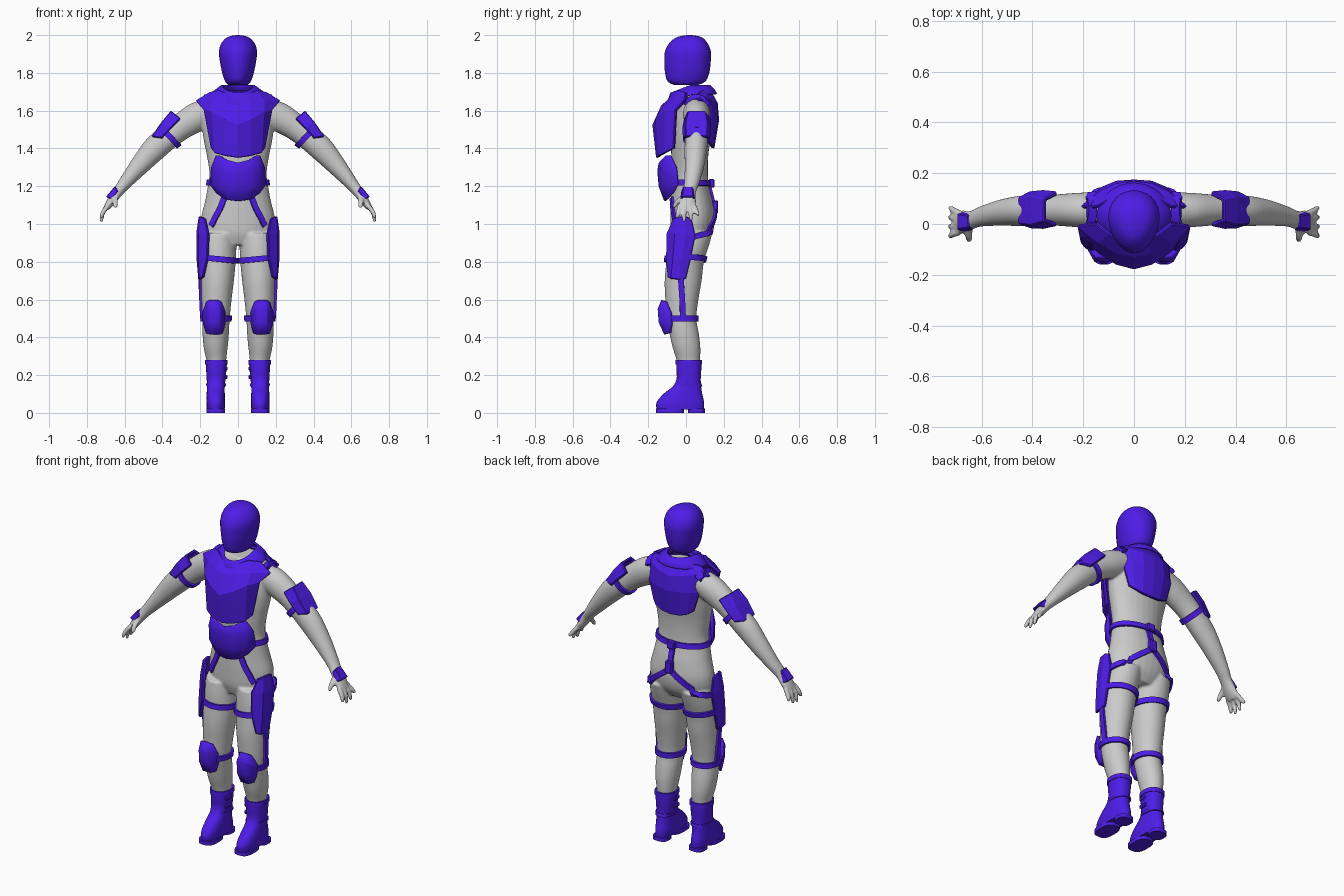
import bpy, bmesh
from math import sin, cos, pi, copysign, radians
from mathutils import Vector
from mathutils.bvhtree import BVHTree

purple = bpy.data.materials.new("purple")
purple.diffuse_color = (0.075, 0.012, 0.8, 1)


def finish(name, bm, colored=True, angle=35, recalc=True):
    if recalc:
        bmesh.ops.recalc_face_normals(bm, faces=bm.faces)
    me = bpy.data.meshes.new(name)
    bm.to_mesh(me)
    bm.free()
    ob = bpy.data.objects.new(name, me)
    bpy.context.collection.objects.link(ob)
    if colored:
        me.materials.append(purple)
    if angle:
        bpy.ops.object.select_all(action='DESELECT')
        ob.select_set(True)
        bpy.context.view_layer.objects.active = ob
        bpy.ops.object.shade_smooth_by_angle(angle=radians(angle))
    return ob


def mirror(ob):
    m = ob.modifiers.new("mirror", 'MIRROR')
    m.use_clip = True


def spline(pts, n=4):
    p = [Vector(q) for q in pts]
    p = [p[0]] + p + [p[-1]]
    out = []
    for i in range(1, len(p) - 2):
        a, b, c, d = p[i - 1:i + 3]
        for k in range(n):
            t = k / n
            out.append((b * 2 + (c - a) * t + (a * 2 - b * 5 + c * 4 - d) * t * t
                        + (b * 3 - a - c * 3 + d) * t ** 3) * 0.5)
    return out + [p[-1]]


def tube(bm, rings, sx=1, n=4, p=1, taper=0, sides=28):
    """Loft of (x, y, z, radius across, radius along y) rings."""
    rs, loops = spline(rings, n), []
    for i, r in enumerate(rs):
        d = rs[min(i + 1, len(rs) - 1)] - rs[max(i - 1, 0)]
        ax = Vector((d[0], 0, d[2])).normalized()
        side, loop = Vector((ax.z, 0, -ax.x)), []
        for k in range(sides):
            c, s = cos(2 * pi * k / sides), sin(2 * pi * k / sides)
            c, s = copysign(abs(c) ** p, c), copysign(abs(s) ** p, s)
            v = Vector(r[:3]) + side * (c * r[3] * (1 + taper * s)) + Vector((0, s * r[4], 0))
            v.x *= sx
            loop.append(bm.verts.new(v))
        loops.append(loop)
    for a, b in zip(loops, loops[1:]):
        for k in range(sides):
            j = (k + 1) % sides
            bm.faces.new((a[k], a[j], b[j], b[k]))
    bm.faces.new(loops[0])
    bm.faces.new(loops[-1])


def plate(name, rows, out, thick=0.018, angle=0):
    """Armour plate from a small grid of points, mirrored and thickened inwards."""
    bm = bmesh.new()
    g = [[bm.verts.new(q) for q in row] for row in rows]
    for a, b in zip(g, g[1:]):
        for k in range(len(a) - 1):
            bm.faces.new((a[k], a[k + 1], b[k + 1], b[k]))
    bm.normal_update()
    if sum(f.normal.dot(Vector(out)) for f in bm.faces) < 0:
        bmesh.ops.reverse_faces(bm, faces=bm.faces)
    ob = finish(name, bm, angle=angle, recalc=False)
    mirror(ob)
    s = ob.modifiers.new("thickness", 'SOLIDIFY')
    s.thickness, s.offset = thick, -1
    b = ob.modifiers.new("bevel", 'BEVEL')
    b.width, b.limit_method, b.angle_limit = 0.004, 'ANGLE', radians(60)


# Body suit: torso, legs, arms and fingers fused into one skin
bm = bmesh.new()
tube(bm, [(0, y, z, a, b) for z, y, a, b in (
    (.89, .02, .12, .08), (.95, .03, .185, .11), (1.03, .035, .195, .118), (1.12, .03, .175, .112),
    (1.2, .022, .16, .1), (1.27, .02, .152, .096), (1.36, .02, .165, .098), (1.45, .025, .183, .105),
    (1.54, .035, .193, .105), (1.6, .045, .188, .095), (1.66, .055, .14, .08), (1.69, .055, .08, .07))])
for sx in (1, -1):
    tube(bm, [(.1, .025, .95, .095, .115), (.105, .01, .88, .097, .11), (.107, -.005, .8, .095, .1),
              (.11, -.015, .7, .088, .098), (.114, -.022, .6, .08, .088), (.116, -.025, .5, .072, .08),
              (.118, -.01, .42, .07, .078), (.118, .002, .35, .064, .074), (.115, .012, .28, .053, .063),
              (.115, .015, .2, .046, .056)], sx)
    tube(bm, [(.14, .055, 1.6, .07, .07), (.22, .055, 1.565, .078, .068), (.3, .055, 1.515, .07, .062),
              (.37, .055, 1.46, .066, .06), (.44, .052, 1.4, .066, .06), (.52, .045, 1.31, .052, .052),
              (.6, .03, 1.215, .035, .04), (.64, .015, 1.165, .028, .037), (.675, .008, 1.115, .023, .045),
              (.695, .005, 1.085, .017, .044)], sx)
    for i, tip in enumerate((1.03, 1.012, 1.018, 1.045)):
        y = -.032 + .025 * i
        tube(bm, [(.685, y, 1.1, .013, .013), (.713, y * 1.3, 1.065, .013, .013),
                  (.725, y * 1.5, tip, .01, .01)], sx, sides=12)
    tube(bm, [(.645, -.01, 1.15, .016, .016), (.65, -.045, 1.12, .015, .015),
              (.648, -.065, 1.085, .011, .011)], sx, sides=12)
body = finish("body_suit", bm, False, 180)
r = body.modifiers.new("fuse", 'REMESH')
r.mode, r.voxel_size, r.use_smooth_shade = 'VOXEL', 0.0075, True
s = body.modifiers.new("soften", 'SMOOTH')
s.factor, s.iterations = 0.5, 4
bpy.context.view_layer.update()
skin = BVHTree.FromObject(body, bpy.context.evaluated_depsgraph_get())


def strap(name, pts, loop=False, both=True, w=0.03, thick=0.012):
    """Flat band laid onto the body surface along the given path."""
    if not loop:
        pts = spline(pts, 6)
    hits = [skin.find_nearest(Vector(q))[:2] for q in pts]
    bm, secs, n = bmesh.new(), [], len(hits)
    for i, (p, nor) in enumerate(hits):
        nxt = hits[(i + 1) % n if loop else min(i + 1, n - 1)][0]
        prv = hits[i - 1 if loop else max(i - 1, 0)][0]
        b = (nxt - prv).cross(nor).normalized() * w / 2
        secs.append([bm.verts.new(p + b * u + nor * h) for u, h in
                     ((-1, -.005), (1, -.005), (1, thick), (-1, thick))])
    for i in range(n if loop else n - 1):
        a, c = secs[i], secs[(i + 1) % n]
        for k in range(4):
            bm.faces.new((a[k], a[(k + 1) % 4], c[(k + 1) % 4], c[k]))
    if not loop:
        bm.faces.new(secs[0])
        bm.faces.new(secs[-1])
    ob = finish(name, bm)
    if both:
        mirror(ob)


def ring(c, u, v, n=32):
    return [Vector(c) + Vector(u) * cos(2 * pi * k / n) + Vector(v) * sin(2 * pi * k / n) for k in range(n)]


def box(name, loc, size, both=False):
    bm = bmesh.new()
    bmesh.ops.create_cube(bm, size=1)
    bmesh.ops.scale(bm, vec=size, verts=bm.verts)
    bmesh.ops.translate(bm, vec=loc, verts=bm.verts)
    bmesh.ops.bevel(bm, geom=bm.edges, offset=0.005, segments=1, affect='EDGES')
    ob = finish(name, bm, angle=0)
    if both:
        mirror(ob)


# Hooded head
bm = bmesh.new()
tube(bm, [(0, y, z, a, b) for z, y, a, b in (
    (1.735, .0, .05, .06), (1.755, .003, .068, .1), (1.8, .006, .083, .117), (1.86, .008, .095, .123),
    (1.91, .01, .1, .122), (1.95, .012, .091, .106), (1.98, .015, .068, .08), (1.994, .018, .042, .05),
    (2.0, .02, .008, .01))], taper=.15)
finish("head_mask", bm, angle=60)

# Collar
plate("collar", [[(a * sin(t), y - b * cos(t), z - dip * max(0, cos(t))) for t in [pi * k / 10 for k in range(11)]]
                 for a, y, b, z, dip in ((.15, .03, .135, 1.69, .05), (.12, .03, .122, 1.712, .045),
                                         (.085, .022, .105, 1.738, .04))], (0, 0, 1), .012, 40)

# Chest, back and stomach plates
plate("chest_plate", [
    [(0, -.08, 1.67), (.05, -.07, 1.69), (.1, -.04, 1.71), (.15, 0, 1.7)],
    [(0, -.13, 1.63), (.07, -.115, 1.64), (.14, -.075, 1.655), (.225, -.01, 1.655)],
    [(0, -.178, 1.525), (.07, -.16, 1.555), (.14, -.115, 1.595), (.185, -.055, 1.605)],
    [(0, -.158, 1.35), (.07, -.145, 1.36), (.125, -.115, 1.375), (.145, -.065, 1.4)]], (0, -1, 0))
plate("back_plate", [
    [(0, .13, 1.71), (.06, .12, 1.71), (.11, .09, 1.71), (.15, .07, 1.7)],
    [(0, .168, 1.64), (.07, .16, 1.65), (.14, .125, 1.665), (.21, .07, 1.655)],
    [(0, .175, 1.55), (.07, .17, 1.56), (.13, .145, 1.56), (.17, .11, 1.56)],
    [(0, .15, 1.4), (.06, .145, 1.405), (.105, .135, 1.42), (.135, .115, 1.44)]], (0, 1, 0))
plate("stomach_plate", [
    [(0, -.145, 1.325), (.06, -.135, 1.34), (.1, -.11, 1.362), (.12, -.085, 1.365)],
    [(0, -.152, 1.28), (.07, -.137, 1.28), (.12, -.105, 1.29), (.145, -.055, 1.3)],
    [(0, -.145, 1.2), (.07, -.13, 1.2), (.12, -.1, 1.2), (.152, -.045, 1.21)],
    [(0, -.115, 1.12), (.04, -.112, 1.124), (.075, -.1, 1.132), (.115, -.07, 1.16)]], (0, -1, 0), angle=40)

# Arm, hand, thigh and knee plates
plate("arm_plate", [
    [(.305, -.01, 1.56), (.355, .01, 1.6), (.355, .1, 1.6), (.305, .13, 1.56)],
    [(.355, -.02, 1.51), (.405, -.005, 1.54), (.405, .11, 1.54), (.355, .135, 1.51)],
    [(.405, -.018, 1.455), (.457, 0, 1.465), (.457, .105, 1.465), (.41, .13, 1.455)]], (1, 0, 1))
plate("hand_plate", [
    [(.635, -.025, 1.175), (.652, -.015, 1.2), (.652, .035, 1.2), (.635, .045, 1.175)],
    [(.668, -.032, 1.13), (.698, -.022, 1.145), (.698, .04, 1.145), (.668, .05, 1.13)]], (1, 0, 1), .012)
plate("thigh_plate", [
    [(.178, -.07, 1.03), (.2, -.045, 1.04), (.208, 0, 1.04), (.203, .03, 1.03)],
    [(.16, -.105, .95), (.208, -.06, .95), (.221, 0, .95), (.208, .05, .94)],
    [(.165, -.108, .82), (.21, -.07, .82), (.22, -.02, .82), (.21, .025, .81)],
    [(.188, -.1, .72), (.205, -.08, .71), (.21, -.04, .705), (.208, 0, .71)]], (1, -.3, 0))
plate("knee_pad", [
    [(.085, -.11, .59), (.105, -.13, .6), (.15, -.13, .6), (.17, -.11, .59)],
    [(.063, -.09, .53), (.095, -.15, .55), (.155, -.15, .55), (.192, -.085, .53)],
    [(.065, -.085, .47), (.095, -.145, .48), (.155, -.145, .48), (.188, -.08, .47)],
    [(.078, -.09, .42), (.1, -.115, .413), (.15, -.115, .413), (.172, -.09, .42)]], (0, -1, 0), .03, 40)

# Harness and straps
strap("waist_belt", ring((0, .025, 1.22), (.17, 0, 0), (0, .12, 0), 44), True, False)
strap("hip_strap_front", [(.08, -.1, 1.14), (.11, -.09, 1.07), (.16, -.08, .99)])
strap("hip_strap_back", [(.0, .18, 1.08), (.08, .17, 1.02), (.16, .13, .96), (.21, .03, .93)])
strap("spine_strap", [(0, .16, 1.23), (0, .18, 1.15), (0, .18, 1.07)], both=False)
strap("thigh_strap", ring((.107, -.005, .815), (.1, 0, .01), (0, .105, 0)), True)
strap("leg_side_strap", [(.22, -.03, .73), (.21, -.02, .6), (.2, -.015, .5)])
strap("knee_strap", ring((.116, -.02, .5), (.08, 0, 0), (0, .085, 0)), True)
strap("arm_strap", ring((.365, .055, 1.467), (.055, 0, .06), (0, .07, 0)), True)
strap("shoulder_strap", [(.165, -.04, 1.65), (.165, .05, 1.72), (.165, .14, 1.65)], w=.035, thick=.02)
box("upper_back_buckle", (0, .135, 1.215), (.05, .03, .045))
box("lower_back_buckle", (0, .155, 1.09), (.045, .03, .07))

# Boots with soles, heels and buckles
bm = bmesh.new()
for sx in (1, -1):
    tube(bm, [(.118, -.03, .018, .047, .125), (.118, -.03, .055, .05, .126), (.118, -.017, .1, .048, .103),
              (.117, .005, .14, .047, .075), (.116, .014, .18, .05, .064), (.115, .015, .23, .054, .066),
              (.115, .015, .275, .057, .067)], sx, p=.85)
    tube(bm, [(.115, .015, .255, .06, .07), (.115, .015, .28, .06, .07)], sx, n=1, p=.85)
    tube(bm, [(.116, .014, .14, .051, .073), (.116, .014, .155, .053, .068)], sx, n=1, p=.85)
    tube(bm, [(.118, -.085, 0, .05, .075), (.118, -.085, .022, .05, .075)], sx, n=1, p=.7)
    tube(bm, [(.118, .055, 0, .046, .045), (.118, .055, .022, .046, .045)], sx, n=1, p=.7)
finish("boots", bm)
for z in (.19, .235):
    box("boot_buckle", (.064, .0, z), (.016, .05, .022), True)
